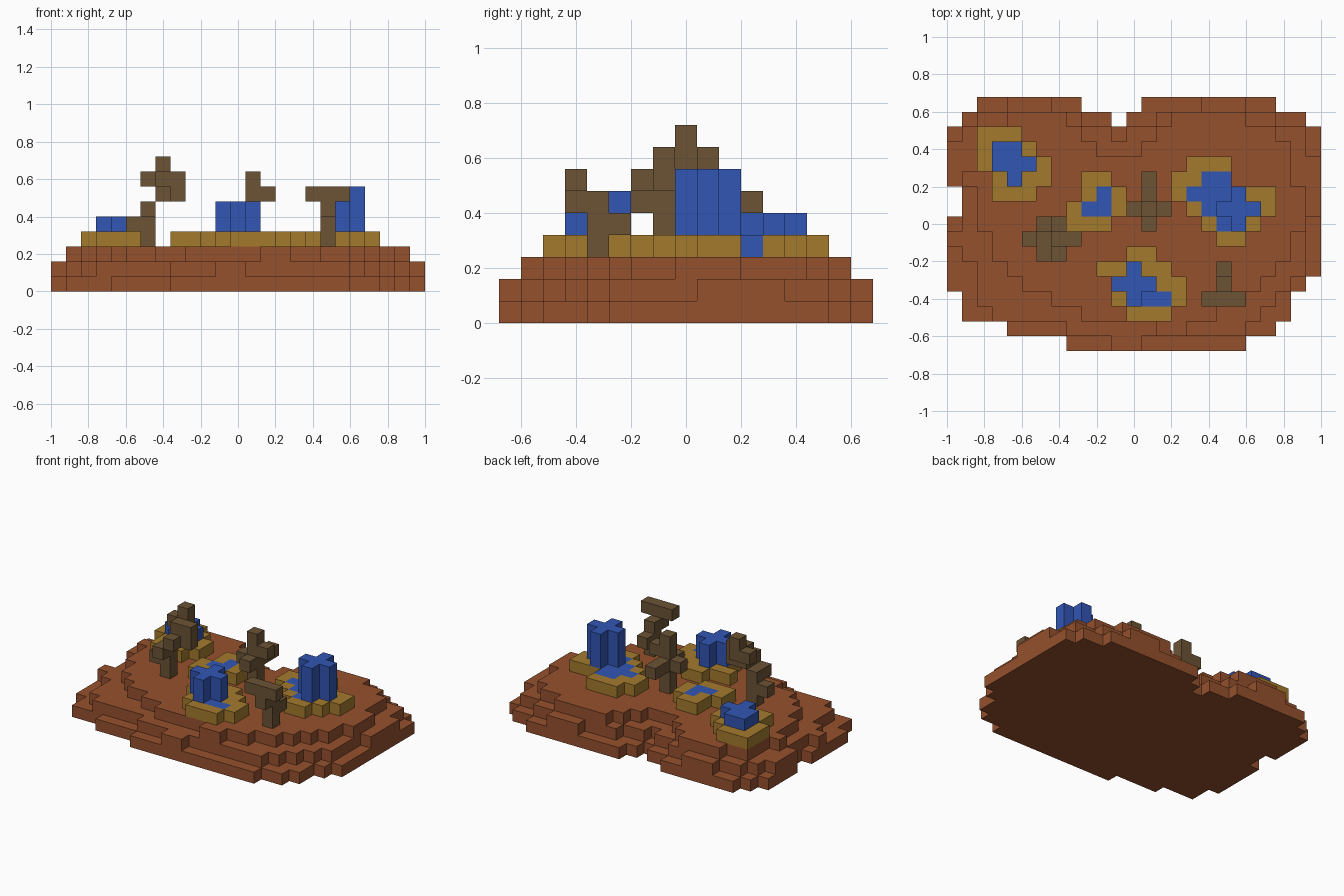
import bpy
import bmesh
from mathutils import Vector

if "Cube" in bpy.data.objects:
    bpy.data.objects.remove(bpy.data.objects["Cube"], do_unlink=True)

SIZE = 0.08


def material(name, rgb):
    mat = bpy.data.materials.new(name)
    mat.use_nodes = True
    mat.diffuse_color = (*rgb, 1)
    mat.node_tree.nodes["Principled BSDF"].inputs["Base Color"].default_value = (*rgb, 1)
    return mat


CLAY = material("red clay", (0.30, 0.082, 0.026))
SAND = material("ochre sand", (0.37, 0.195, 0.027))
BLUE = material("blue", (0.032, 0.092, 0.46))
WOOD = material("dark wood", (0.148, 0.088, 0.036))

parts = {}     # part name -> (material, set of blocks)
taken = set()  # every block used so far, as (column, row, level)


def add(name, mat, blocks):
    cells = parts.setdefault(name, (mat, set()))[1]
    new = set(blocks) - taken
    cells.update(new)
    taken.update(new)


def spans(first_row, level, *ranges):
    """Blocks of consecutive rows, each from a first to a last column."""
    return [(c, first_row + i, level)
            for i, (a, b) in enumerate(ranges) for c in range(a, b + 1)]


def cross(col, row, levels):
    """Plus-shaped pillar."""
    plan = [(0, 0), (1, 0), (-1, 0), (0, 1), (0, -1)]
    return [(col + x, row + y, z) for x, y in plan for z in levels]


def build(name, mat, cells):
    """Make one mesh from the outer faces of its blocks."""
    bm = bmesh.new()
    for c, r, z in sorted(cells):
        mid = Vector((c - 12, 8 - r, z + 0.5)) * SIZE
        for axis in range(3):
            for sign in (-1, 1):
                n = Vector()
                n[axis] = sign
                if (c + n.x, r - n.y, z + n.z) in taken:
                    continue
                u = Vector()
                u[(axis + 1) % 3] = 1
                v = n.cross(u)
                corners = [n + u + v, n - u + v, n - u - v, n + u - v]
                bm.faces.new([bm.verts.new(mid + k * SIZE / 2) for k in corners])
    bmesh.ops.remove_doubles(bm, verts=bm.verts, dist=0.001)
    mesh = bpy.data.meshes.new(name)
    bm.to_mesh(mesh)
    bm.free()
    mesh.materials.append(mat)
    bpy.context.collection.objects.link(bpy.data.objects.new(name, mesh))


# Bottom ground step: two back lobes, then the main body
full, notched = (0, 24), (1, 24)
add("ground_bottom", CLAY,
    spans(0, 0, (2, 8), (1, 10)) + spans(0, 0, (13, 21), (12, 23))
    + spans(2, 0, *[full] * 4, *[notched] * 2, *[full] * 4,
            (0, 23), (1, 22), (1, 22), (4, 21), (8, 19)))

# Middle ground step
add("ground_middle", CLAY,
    spans(0, 1, (4, 6), (2, 8), (1, 10)) + spans(0, 1, (17, 19), (14, 21), (12, 23))
    + spans(3, 1, (0, 23), full, full, notched, notched, (1, 23), (0, 23), (1, 23),
            (2, 23), (2, 22), (2, 21), (3, 20), (8, 19), (11, 12)))

# Top ground step
add("ground_top", CLAY,
    spans(1, 2, (4, 7), (2, 8), (2, 9)) + spans(1, 2, (15, 19), (14, 21), (13, 22))
    + spans(4, 2, (2, 22), (1, 22), *[(2, 23)] * 3, *[(3, 22)] * 2,
            (4, 21), (5, 20), (7, 19), (9, 17), (14, 15)))

# Flat pools, set flush into the mounds
add("centre_pool", BLUE, spans(6, 3, (10, 10), (9, 10)))
add("right_pool", BLUE, spans(5, 3, (17, 18), (16, 18), (17, 17), (18, 18)))
add("front_pool", BLUE, spans(13, 3, (13, 14)))

# Sand mounds
add("back_mound", SAND, spans(2, 3, (2, 4), (2, 5), (2, 6), (3, 6), (3, 5)))
add("centre_mound", SAND, spans(5, 3, (9, 10), (9, 11), (8, 11), (8, 10)))
add("right_mound", SAND,
    spans(4, 3, (16, 18), (15, 18), (15, 21), (16, 21), (17, 20), (18, 19)))
add("front_mound", SAND,
    spans(10, 3, (12, 13), (10, 14), (11, 15), (11, 15), (12, 14)))

# Raised blue pillars
add("back_pillar", BLUE, spans(3, 4, (3, 4), (3, 5), (4, 4)))
add("right_pillar", BLUE, cross(19, 7, range(4, 7)))
add("front_pillar", BLUE, cross(12, 12, range(4, 6)))

# Crooked dead trees: trunk, then branches
add("left_tree", WOOD, [(6, 9, z) for z in range(3, 6)]
    + [(5, 9, 4), (6, 10, 5), (7, 10, 6), (7, 9, 6), (8, 9, 6),
       (8, 9, 7), (7, 9, 7), (7, 8, 7), (6, 8, 7), (7, 8, 8)])
add("centre_tree", WOOD, [(13, 7, z) for z in range(3, 8)]
    + [(14, 7, 6), (12, 7, 5), (13, 8, 5), (13, 6, 5), (13, 5, 5)])
add("front_tree", WOOD, [(18, 12, z) for z in range(3, 6)]
    + [(18, 11, 4), (18, 13, 5)] + spans(13, 6, (17, 19)))

for part, (mat, cells) in parts.items():
    build(part, mat, cells)
